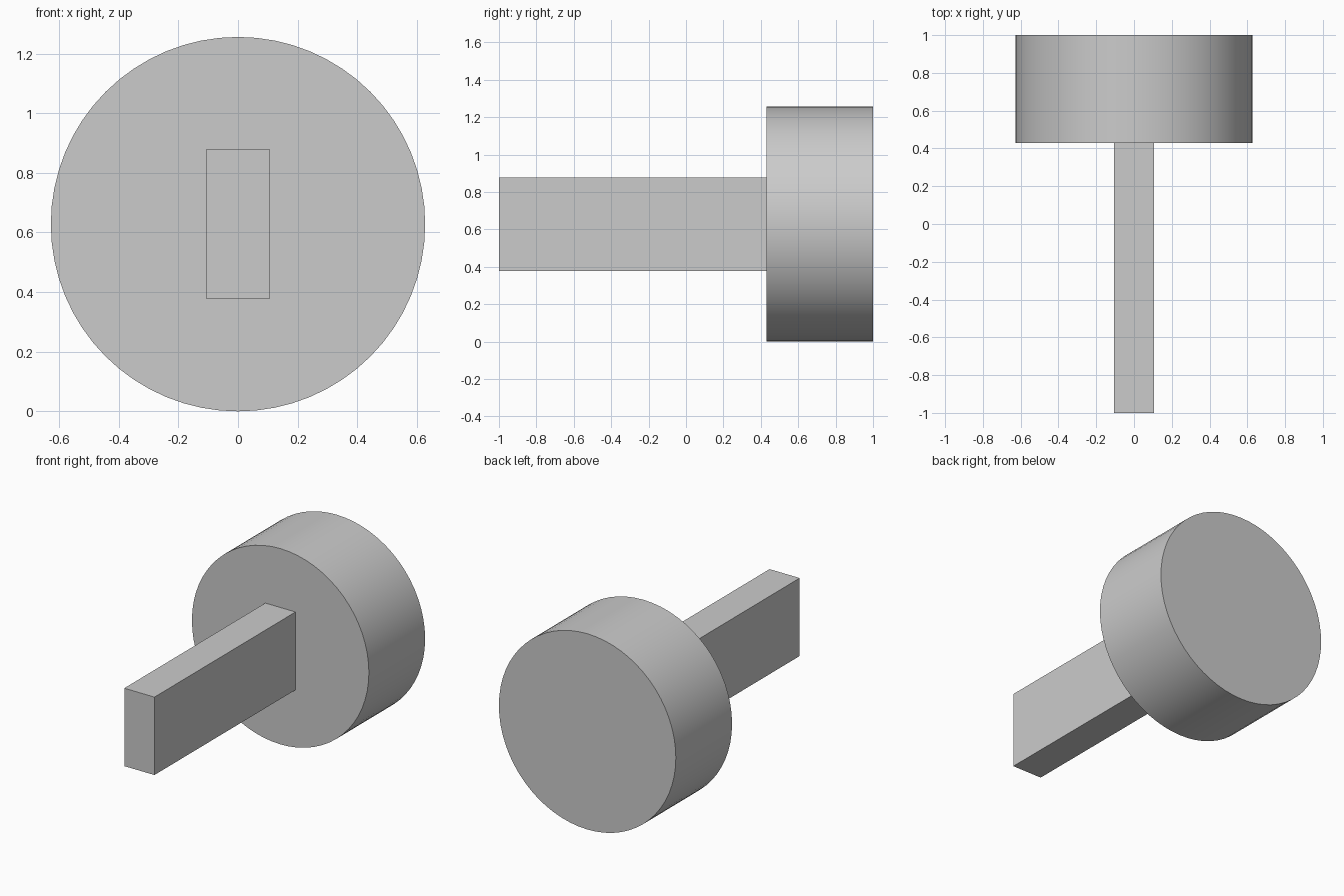
import bpy
import math

cube = bpy.data.objects.get("Cube")
if cube:
    bpy.data.objects.remove(cube, do_unlink=True)

RADIUS = 0.628
FACE_Y = 0.43   # front face of the disc, where the bar meets it

# Single light grey finish
grey = bpy.data.materials.new("light_grey")
grey.use_nodes = True
colour = (0.6, 0.6, 0.6, 1)
grey.diffuse_color = colour
grey.node_tree.nodes["Principled BSDF"].inputs["Base Color"].default_value = colour


def finish(name):
    obj = bpy.context.object
    obj.name = name
    obj.data.materials.append(grey)
    bpy.ops.object.transform_apply(location=False, rotation=True, scale=True)
    return obj


# Round head lying along y
bpy.ops.mesh.primitive_cylinder_add(
    vertices=64, radius=RADIUS, depth=1 - FACE_Y,
    location=(0, (1 + FACE_Y) / 2, RADIUS), rotation=(math.pi / 2, 0, 0))
finish("round_head")
bpy.ops.object.shade_smooth_by_angle(angle=math.radians(30))

# Rectangular bar reaching forward from the head
bpy.ops.mesh.primitive_cube_add(size=1, location=(0, (FACE_Y - 1) / 2, RADIUS))
bpy.context.object.scale = (0.214, 1 + FACE_Y, 0.5)
finish("flat_bar")
